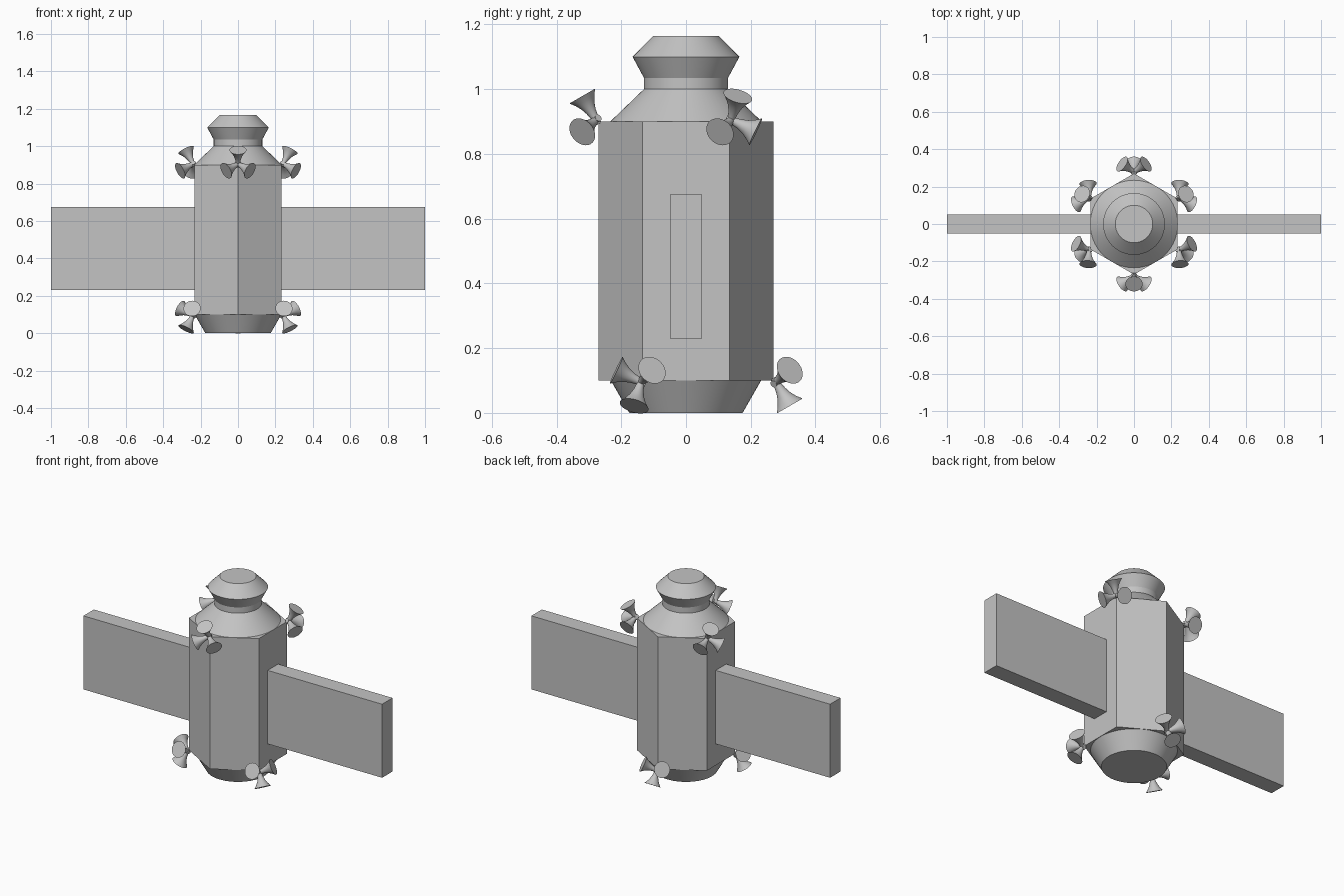
import bpy
import bmesh
import math
from mathutils import Matrix, Vector

default = bpy.data.objects.get("Cube")
if default:
    bpy.data.objects.remove(default, do_unlink=True)

GREY = (0.55, 0.55, 0.55)
metal = bpy.data.materials.new("hull_grey")
metal.use_nodes = True
metal.diffuse_color = (*GREY, 1)
metal.node_tree.nodes["Principled BSDF"].inputs["Base Color"].default_value = (*GREY, 1)


def finish(name, bm, smooth=False):
    """Turn a bmesh into a named object with the hull material."""
    bmesh.ops.recalc_face_normals(bm, faces=bm.faces)
    mesh = bpy.data.meshes.new(name)
    bm.to_mesh(mesh)
    bm.free()
    mesh.materials.append(metal)
    obj = bpy.data.objects.new(name, mesh)
    bpy.context.collection.objects.link(obj)
    if smooth:
        bpy.ops.object.select_all(action='DESELECT')
        obj.select_set(True)
        bpy.context.view_layer.objects.active = obj
        bpy.ops.object.shade_smooth_by_angle(angle=math.radians(25))
    return obj


def lathe(bm, profile, sides, matrix=Matrix(), turn=0.0):
    """Closed solid of revolution from (radius, height) points."""
    rings = []
    for r, z in profile:
        angles = [turn + math.tau * i / sides for i in range(sides)]
        rings.append([bm.verts.new(matrix @ Vector((r * math.cos(a), r * math.sin(a), z)))
                      for a in angles])
    for low, high in zip(rings, rings[1:]):
        for i in range(sides):
            j = (i + 1) % sides
            bm.faces.new((low[i], low[j], high[j], high[i]))
    bm.faces.new(rings[0][::-1])
    bm.faces.new(rings[-1])


# Hexagonal hull with corners towards front and back
HULL_R, HULL_LOW, HULL_HIGH = 0.27, 0.1, 0.9
bm = bmesh.new()
lathe(bm, [(HULL_R, HULL_LOW), (HULL_R, HULL_HIGH)], 6, turn=math.pi / 2)
finish("hull", bm)

# Round nose with a narrow docking neck, and tapered base
bm = bmesh.new()
lathe(bm, [(0.234, 0.9), (0.13, 1.0), (0.13, 1.035), (0.165, 1.1), (0.1, 1.165)], 64)
finish("docking_nose", bm, smooth=True)

bm = bmesh.new()
lathe(bm, [(0.175, 0), (0.232, 0.1)], 64)
finish("tapered_base", bm, smooth=True)

# Side panels
for side, name in ((1, "left_panel"), (-1, "right_panel")):
    bm = bmesh.new()
    box = Matrix.Translation((side * 0.61, 0, 0.4525)) @ Matrix.Diagonal((0.78, 0.1, 0.445, 1))
    bmesh.ops.create_cube(bm, size=1, matrix=box)
    finish(name, bm)

# Clusters of three flared nozzles on alternating hull corners
NOZZLE = [(0.011, -0.015), (0.012, 0.01), (0.016, 0.03), (0.023, 0.05),
          (0.033, 0.068), (0.046, 0.085)]


def thruster_cluster(name, angle, z, up):
    bm = bmesh.new()
    outward = Vector((math.cos(angle), math.sin(angle), 0))
    across = Vector((-math.sin(angle), math.cos(angle), 0))
    centre = outward * 0.278 + Vector((0, 0, z))
    for k in range(3):
        spin = math.tau * k / 3
        sideways = Vector((0, 0, up)) * math.cos(spin) + across * math.sin(spin)
        axis = outward * 0.5 + sideways * math.sqrt(0.75)
        turn = axis.to_track_quat('Z', 'Y').to_matrix().to_4x4()
        lathe(bm, NOZZLE, 32, Matrix.Translation(centre) @ turn)
    finish(name, bm, smooth=True)


for i, corner in enumerate(("front", "back_left", "back_right")):
    thruster_cluster("upper_thruster_" + corner, math.radians(-90 + 120 * i), 0.905, 1)
for i, corner in enumerate(("back", "front_right", "front_left")):
    thruster_cluster("lower_thruster_" + corner, math.radians(90 + 120 * i), 0.095, -1)
